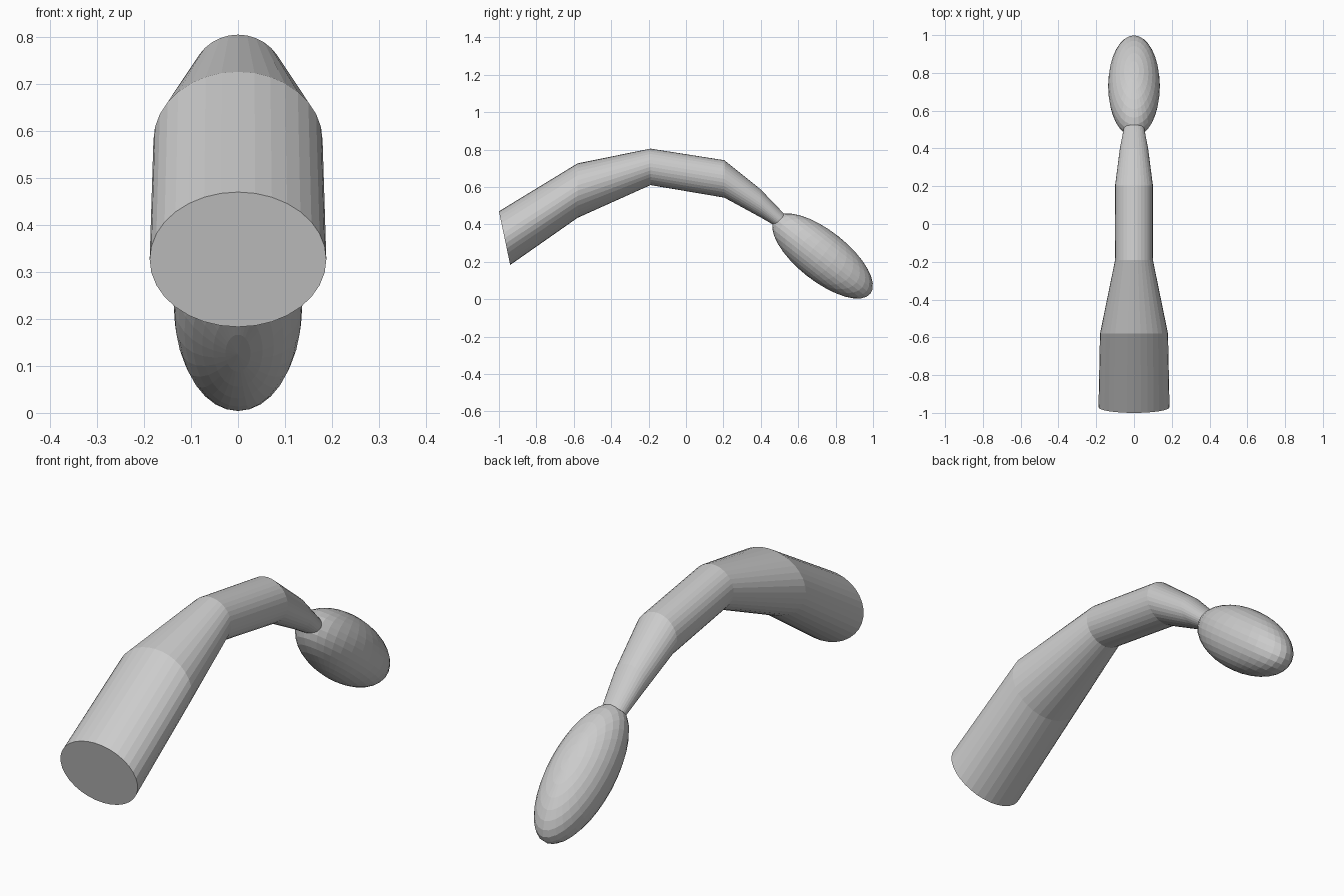
import bpy, bmesh, math
from mathutils import Vector

if "Cube" in bpy.data.objects:
    bpy.data.objects.remove(bpy.data.objects["Cube"])

# Curved tapering tube: each section is (top y, top z, bottom y, bottom z, half width in x)
SECTIONS = [
    (-1.00, 0.470, -0.94, 0.183, 0.188),
    (-0.58, 0.726, -0.58, 0.435, 0.180),
    (-0.19, 0.805, -0.19, 0.610, 0.100),
    (0.205, 0.743, 0.205, 0.543, 0.100),
    (0.398, 0.588, 0.398, 0.438, 0.075),
    (0.528, 0.453, 0.475, 0.393, 0.055),
]
SIDES = 32


def section_ring(bm, ty, tz, by, bz, half_width):
    top, bottom = Vector((0, ty, tz)), Vector((0, by, bz))
    centre, half = (top + bottom) / 2, (top - bottom) / 2
    ring = []
    for i in range(SIDES):
        a = 2 * math.pi * i / SIDES
        ring.append(bm.verts.new(centre + half * math.cos(a)
                                 + Vector((half_width * math.sin(a), 0, 0))))
    return ring


bm = bmesh.new()
rings = [section_ring(bm, *s) for s in SECTIONS]
for r0, r1 in zip(rings, rings[1:]):
    for i in range(SIDES):
        j = (i + 1) % SIDES
        bm.faces.new((r0[i], r0[j], r1[j], r1[i]))
bm.faces.new(rings[0])
bm.faces.new(rings[-1])
bmesh.ops.recalc_face_normals(bm, faces=bm.faces)
mesh = bpy.data.meshes.new("curved_tube")
bm.to_mesh(mesh)
bm.free()
bpy.context.collection.objects.link(bpy.data.objects.new("curved_tube", mesh))

# Egg-shaped tip, stretched along its length and tilted downwards
bpy.ops.mesh.primitive_uv_sphere_add(segments=32, ring_count=16, radius=1,
                                     location=(0, 0.73, 0.231),
                                     rotation=(math.radians(-38.2), 0, 0))
tip = bpy.context.object
tip.name = "oval_tip"
tip.scale = (0.137, 0.326, 0.135)
